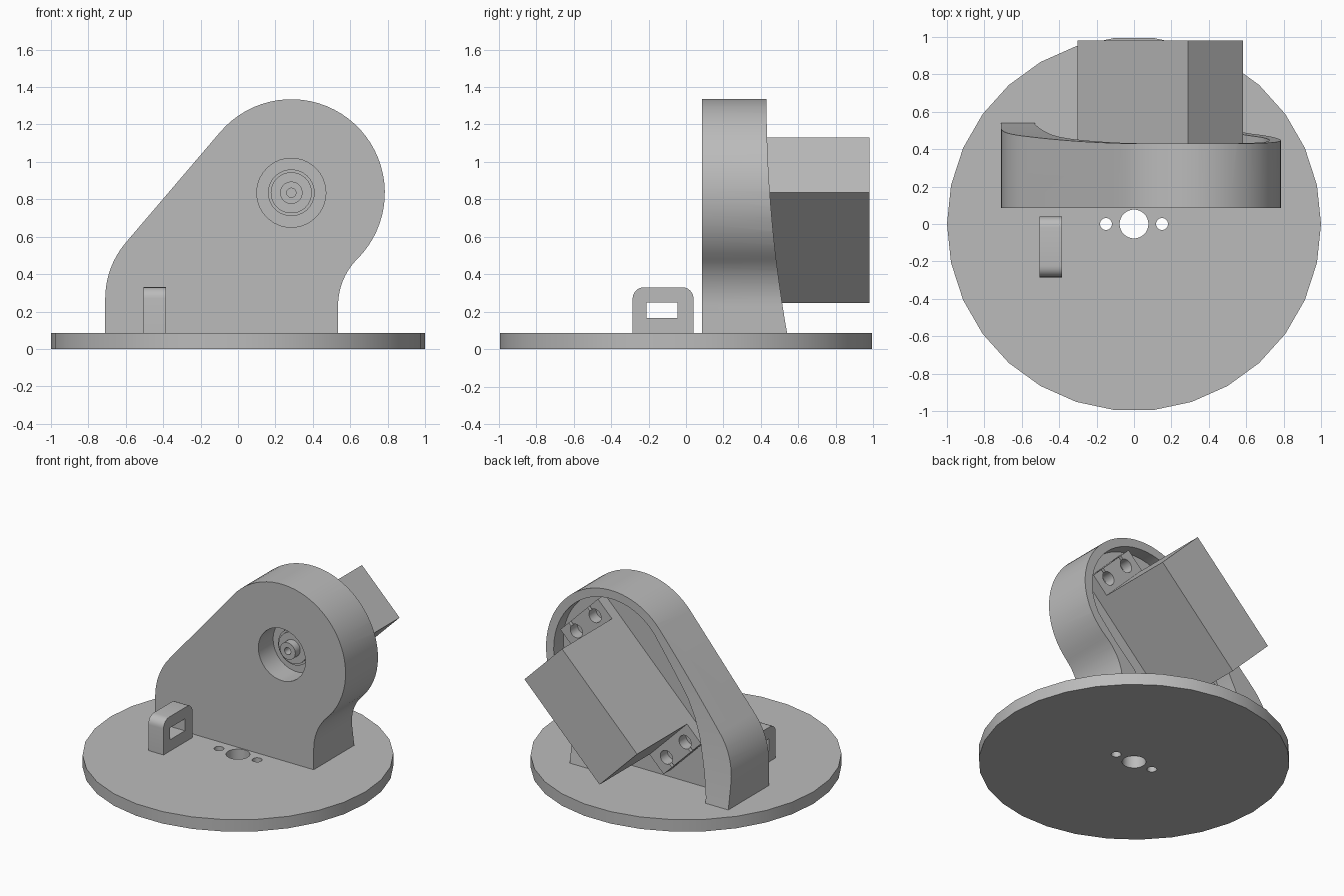
import bpy, bmesh
from math import sin, cos, pi, radians
from mathutils import Matrix, Vector

if "Cube" in bpy.data.objects:
    bpy.data.objects.remove(bpy.data.objects["Cube"])

grey = bpy.data.materials.new("plain grey")
grey.use_nodes = True
GREY = (0.5, 0.5, 0.5, 1)
grey.diffuse_color = GREY
grey.node_tree.nodes["Principled BSDF"].inputs["Base Color"].default_value = GREY


def arc(cx, cz, r, start, end, n):
    """Points on an arc, angles in degrees."""
    angles = [radians(start + (end - start) * i / n) for i in range(n + 1)]
    return [(cx + r * cos(a), cz + r * sin(a)) for a in angles]


def circle(cx, cz, r, n=30):
    return arc(cx, cz, r, 0, 360, n)[:-1]


def rect(u0, u1, v0, v1):
    return [(u0, v0), (u1, v0), (u1, v1), (u0, v1)]


def prism(name, points, axis, low, high):
    """Extrude a closed 2D profile along an axis."""
    place = {"X": lambda u, v, w: (w, u, v),
             "Y": lambda u, v, w: (u, w, v),
             "Z": lambda u, v, w: (u, v, w)}[axis]
    bm = bmesh.new()
    face = bm.faces.new([bm.verts.new(place(u, v, low)) for u, v in points])
    new = bmesh.ops.extrude_face_region(bm, geom=[face])["geom"]
    shift = Vector(place(0, 0, high - low))
    bmesh.ops.translate(bm, vec=shift,
                        verts=[g for g in new if isinstance(g, bmesh.types.BMVert)])
    bmesh.ops.recalc_face_normals(bm, faces=bm.faces)
    mesh = bpy.data.meshes.new(name)
    bm.to_mesh(mesh)
    bm.free()
    mesh.materials.append(grey)
    ob = bpy.data.objects.new(name, mesh)
    bpy.context.collection.objects.link(ob)
    return ob


def select(ob):
    bpy.ops.object.select_all(action="DESELECT")
    ob.select_set(True)
    bpy.context.view_layer.objects.active = ob


def cut(ob, *cutters):
    """Subtract each cutter and discard it."""
    for cutter in cutters:
        cutter.hide_render = True
        mod = ob.modifiers.new("cut", "BOOLEAN")
        mod.object, mod.operation, mod.solver = cutter, "DIFFERENCE", "EXACT"
        select(ob)
        bpy.ops.object.modifier_apply(modifier=mod.name)
        bpy.data.objects.remove(cutter)


BASE = 0.085            # top of the disc, also the front of the wall
HUB = (0.285, 0.835)    # shaft centre in x and z

# Round base with a centre hole and two screw holes
base = prism("base_disc", circle(0, 0, 1), "Z", 0, BASE)
for x, r in ((0, 0.077), (-0.15, 0.032), (0.15, 0.032)):
    cut(base, prism("hole_cutter", circle(x, 0, r), "Z", -0.1, 0.2))

# Upright housing: foot, sloping shoulder, round head and concave neck
outline = ([(0.535, BASE), (-0.71, BASE)]
           + arc(-0.25, 0.27, 0.46, 180, 139.5, 8)
           + arc(*HUB, 0.5, 139.5, -45, 36)
           + arc(0.888, 0.232, 0.353, 135, 180, 10))
housing = prism("motor_housing", outline, "Y", BASE, 0.6)

# Curved back of the housing, deeper towards the foot
heights = [1.4 - 1.4 * i / 20 for i in range(21)]
back = [(0.43 + 0.11 * ((1.335 - z) / 1.25) ** 2, z) for z in heights]
back_cutter = prism("back_cutter", back + [(0.9, 0), (0.9, 1.4)], "X", -1, 1)

# Pocket behind the front plate and round recess for the shaft
pocket = ([(0.355, 0), (-0.53, 0), (-0.53, 0.12), (-0.5, 0.28), (-0.445, 0.5),
           (-0.395, 0.63), (-0.33, 0.75)]
          + arc(*HUB, 0.44, 141, -25, 32)
          + [(0.56, 0.48), (0.42, 0.31), (0.37, 0.2)])
cut(housing, back_cutter,
    prism("pocket_cutter", pocket, "Y", 0.34, 0.9),
    prism("recess_cutter", circle(*HUB, 0.185), "Y", 0, 0.25))

# Stepped collar and hollow output shaft
collar = prism("shaft_collar", circle(*HUB, 0.125), "Y", 0.22, 0.3)
collar_step = prism("shaft_collar_step", circle(*HUB, 0.11), "Y", 0.205, 0.3)
shaft = prism("output_shaft", circle(*HUB, 0.06), "Y", 0.15, 0.3)
cut(shaft, prism("bore_cutter", circle(*HUB, 0.025, 16), "Y", 0, 0.25))

# Motor body and its mounting flange, made level and then tilted
body = prism("motor_body", rect(-0.417, 0.417, -0.2085, 0.2085), "Y", 0.3, 0.98)
flange = prism("motor_flange", rect(-0.573, 0.573, -0.2085, 0.2085), "Y", 0.335, 0.42)
for side in (-1, 1):
    for z in (-0.104, 0.104):
        inner, outer = sorted((side * 0.5, side * 0.6))
        cut(flange,
            prism("screw_cutter", circle(side * 0.5, z, 0.048, 20), "Y", 0.2, 0.6),
            prism("slot_cutter", rect(inner, outer, z - 0.012, z + 0.012), "Y", 0.2, 0.6))
tilt = Matrix.Translation((0.14, 0, 0.6875)) @ Matrix.Rotation(-pi / 4, 4, "Y")
for part in (body, flange):
    part.data.transform(tilt)

# Small cable loop standing on the base
loop = ([(-0.285, BASE), (0.04, BASE)]
        + arc(-0.02, 0.27, 0.06, 0, 90, 6)
        + arc(-0.225, 0.27, 0.06, 90, 180, 6))
bracket = prism("cable_loop", loop, "X", -0.505, -0.385)
cut(bracket, prism("window_cutter", rect(-0.21, -0.045, 0.165, 0.25), "X", -0.7, -0.2))

for ob in (base, housing, collar, collar_step, shaft, body, flange, bracket):
    select(ob)
    bpy.ops.object.shade_smooth_by_angle(angle=radians(30))
